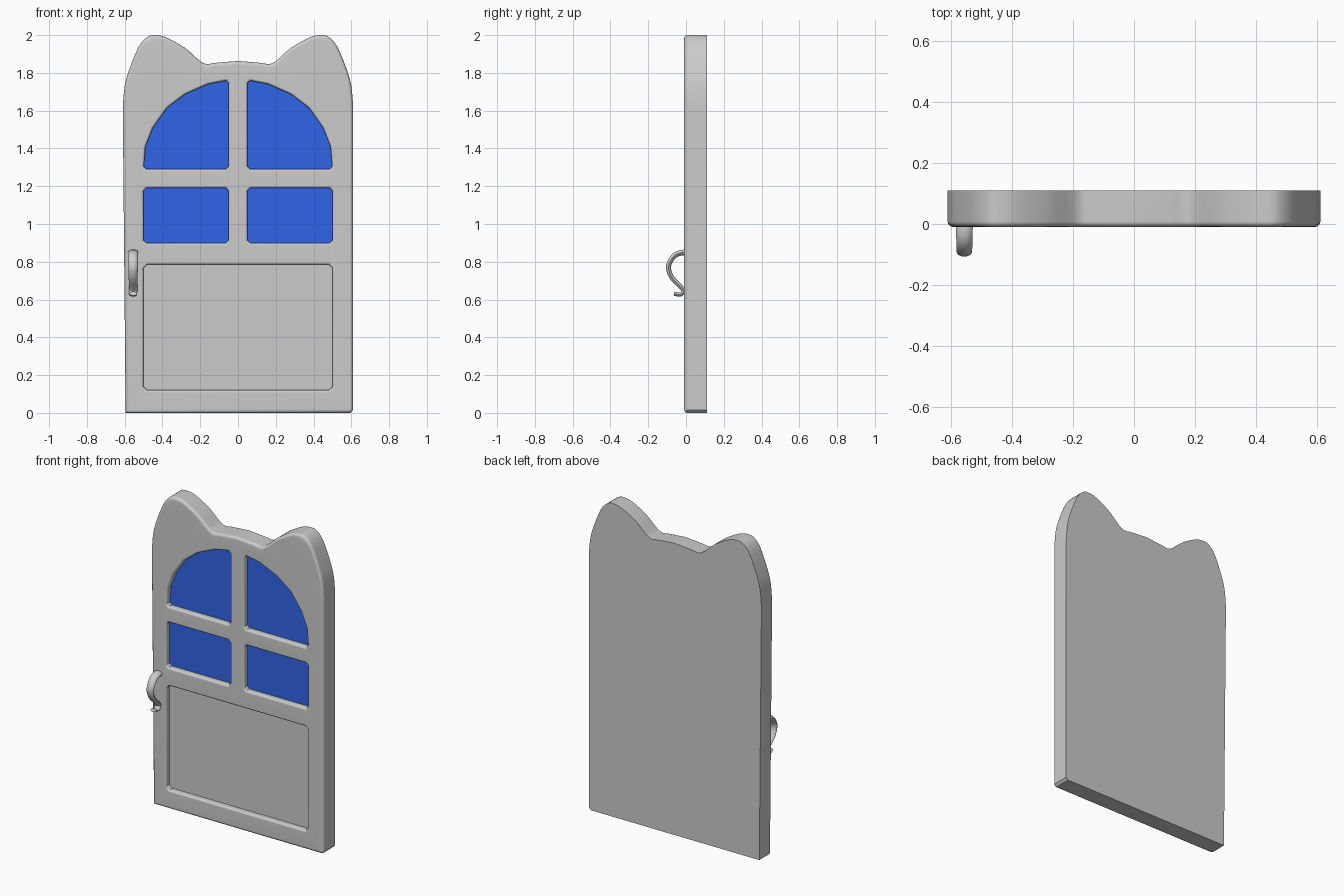
import bpy
import bmesh
from math import cos, sin, pi, radians
from mathutils import Vector

cube = bpy.data.objects.get("Cube")
if cube:
    bpy.data.objects.remove(cube)

FRONT, BACK, RECESS = -0.01, 0.11, 0.025


def make_material(name, color):
    mat = bpy.data.materials.new(name)
    mat.use_nodes = True
    mat.diffuse_color = color
    mat.node_tree.nodes["Principled BSDF"].inputs["Base Color"].default_value = color
    return mat


grey = make_material("door grey", (0.6, 0.6, 0.6, 1))
blue = make_material("window blue", (0.03, 0.13, 0.8, 1))


def smooth_path(points, steps):
    """Catmull-Rom curve through the points."""
    pts = [Vector(p) for p in points]
    pts = [2 * pts[0] - pts[1]] + pts + [2 * pts[-1] - pts[-2]]
    path = []
    for a, b, c, d in zip(pts, pts[1:], pts[2:], pts[3:]):
        for i in range(steps):
            t = i / steps
            path.append(0.5 * (2 * b + (c - a) * t + (2 * a - 5 * b + 4 * c - d) * t ** 2
                               + (3 * b - a - 3 * c + d) * t ** 3))
    return path + [pts[-2]]


def mirrored(points):
    return [Vector((-p[0], p[1])) for p in reversed(points)]


def offset(points, dist):
    """Move a counter-clockwise outline outwards by dist."""
    result = []
    for i, p in enumerate(points):
        e1 = (p - points[i - 1]).normalized()
        e2 = (points[(i + 1) % len(points)] - p).normalized()
        n1, n2 = Vector((e1.y, -e1.x)), Vector((e2.y, -e2.x))
        result.append(p + (n1 + n2) * dist / (1 + n1.dot(n2)))
    return result


def chamfered(points, size):
    """Cut the right-angled corners off an outline."""
    result = []
    for i, p in enumerate(points):
        to_prev = (points[i - 1] - p).normalized()
        to_next = (points[(i + 1) % len(points)] - p).normalized()
        if abs(to_prev.dot(to_next)) < 0.35:
            result += [p + to_prev * size, p + to_next * size]
        else:
            result.append(p)
    return result


def rectangle(x0, x1, z0, z1):
    return [Vector(p) for p in ((x0, z0), (x1, z0), (x1, z1), (x0, z1))]


def finish(name, bm, materials, angle):
    bmesh.ops.recalc_face_normals(bm, faces=bm.faces[:])
    mesh = bpy.data.meshes.new(name)
    bm.to_mesh(mesh)
    bm.free()
    obj = bpy.data.objects.new(name, mesh)
    bpy.context.collection.objects.link(obj)
    for mat in materials:
        mesh.materials.append(mat)
    bpy.ops.object.select_all(action='DESELECT')
    obj.select_set(True)
    bpy.context.view_layer.objects.active = obj
    bpy.ops.object.shade_smooth_by_angle(angle=radians(angle))
    return obj


def bridge(bm, a, b):
    for i in range(len(a)):
        j = (i + 1) % len(a)
        bm.faces.new((a[i], a[j], b[j], b[i]))


def rounded_wall(bm, outline, radius, sign, end_y):
    """Rounded front edge and straight wall; returns the front and end rings."""
    rings = []
    for i in range(4):
        a = i / 3 * pi / 2
        ring = offset(outline, -sign * radius * (1 - sin(a)))
        y = FRONT + radius * (1 - cos(a))
        rings.append([bm.verts.new((p.x, y, p.y)) for p in ring])
    rings.append([bm.verts.new((p.x, end_y, p.y)) for p in outline])
    for a, b in zip(rings, rings[1:]):
        bridge(bm, a, b)
    return rings[0], rings[-1]


# Door outline with two ear-shaped peaks
right_top = smooth_path([(0.61, 1.62), (0.60, 1.73), (0.575, 1.82), (0.525, 1.94), (0.48, 1.99),
                         (0.44, 2.0), (0.38, 1.988), (0.28, 1.932), (0.205, 1.866),
                         (0.165, 1.847), (0.12, 1.853), (0, 1.863)], 3)
base = chamfered(rectangle(-0.61, 0.61, 0, 1), 0.015)[1:5]
outline = base[:] + right_top + mirrored(right_top)[1:]
outline = [p for p in outline if p.y != 1]

# Window and lower panel openings
arch = [Vector(p) for p in ((0.05, 1.29), (0.5, 1.29), (0.49, 1.41), (0.45, 1.51), (0.375, 1.615),
                            (0.28, 1.687), (0.16, 1.74), (0.05, 1.762))]
pane = rectangle(0.05, 0.5, 0.9, 1.19)
openings = []
for shape in (arch, pane):
    cut = chamfered(shape, 0.015)
    openings += [(cut, 1), (mirrored(cut), 1)]
openings.append((chamfered(rectangle(-0.5, 0.5, 0.12, 0.785), 0.02), 0))

# Door slab
bm = bmesh.new()
front, back = rounded_wall(bm, outline, 0.018, 1, BACK)
bm.faces.new(back)
front_rings = [front]
for shape, slot in openings:
    front, end = rounded_wall(bm, shape, 0.012, -1, RECESS)
    bm.faces.new(end).material_index = slot
    front_rings.append(front)
edges = [bm.edges.get((r[i - 1], r[i])) for r in front_rings for i in range(len(r))]
bmesh.ops.triangle_fill(bm, edges=edges, use_beauty=True, normal=(0, -1, 0))
door = finish("door_slab", bm, [grey, blue], 40)
door.modifiers.new("even_shading", 'WEIGHTED_NORMAL').keep_sharp = True

# Curled door handle, swept in the side plane
path = smooth_path([(0.01, 0.847), (-0.026, 0.848), (-0.063, 0.831), (-0.09, 0.788), (-0.09, 0.751),
                    (-0.069, 0.709), (-0.032, 0.672), (-0.013, 0.645), (-0.032, 0.626),
                    (-0.063, 0.632)], 3)
bm = bmesh.new()
rings = []
for i, p in enumerate(path):
    t = i / (len(path) - 1)
    tangent = (path[min(i + 1, len(path) - 1)] - path[max(i - 1, 0)]).normalized()
    half_width, half_depth = 0.028 - 0.008 * t, 0.016 - 0.005 * t
    ring = []
    for k in range(10):
        a = k * pi / 5
        d = half_depth * sin(a)
        ring.append(bm.verts.new((-0.555 + half_width * cos(a), p.x - tangent.y * d, p.y + tangent.x * d)))
    rings.append(ring)
for a, b in zip(rings, rings[1:]):
    bridge(bm, a, b)
bm.faces.new(rings[0])
bm.faces.new(rings[-1])
finish("door_handle", bm, [grey], 50)
